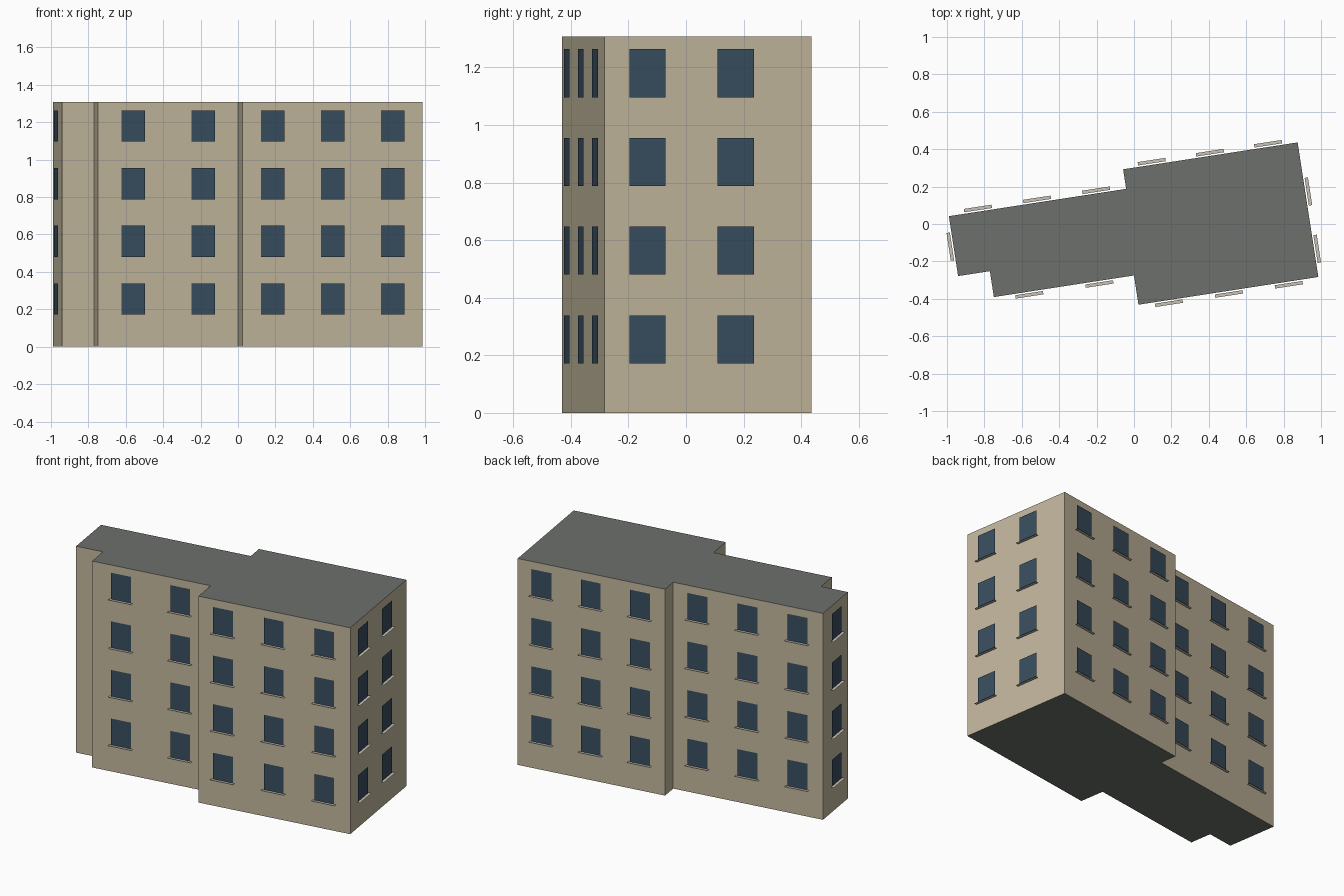
import bpy, bmesh, math
from mathutils import Vector

if "Cube" in bpy.data.objects:
    bpy.data.objects.remove(bpy.data.objects["Cube"])

H = 1.308                    # building height
TURN = math.radians(8.75)    # plan is turned on the plot
FLOORS = [0.172 + 0.308 * i for i in range(4)]
WIN_W, WIN_H, SILL_W = 0.127, 0.167, 0.15
WIN_OUT, SILL_OUT = 0.008, 0.026

# Footprint corners, counter-clockwise, with window positions along the wall
# that starts at each corner (fractions of the wall length)
THIRDS = (1 / 6, 1 / 2, 5 / 6)
PLAN = [
    ((-0.972, 0.192), (0.5,)),
    ((-0.972, -0.132), ()),
    ((-0.800, -0.132), ()),
    ((-0.800, -0.272), (0.25, 0.75)),
    ((-0.042, -0.272), ()),
    ((-0.042, -0.430), THIRDS),
    ((0.931, -0.430), (0.206, 0.632)),
    ((0.931, 0.298), THIRDS),
    ((-0.013, 0.298), ()),
    ((-0.013, 0.192), THIRDS),
]


def material(name, rgb):
    m = bpy.data.materials.new(name)
    m.diffuse_color = (*rgb, 1)
    m.use_nodes = True
    m.node_tree.nodes["Principled BSDF"].inputs["Base Color"].default_value = m.diffuse_color
    return m


def finish(bm, name, mats):
    me = bpy.data.meshes.new(name)
    bm.to_mesh(me)
    bm.free()
    for m in mats:
        me.materials.append(m)
    ob = bpy.data.objects.new(name, me)
    ob.rotation_euler.z = TURN
    bpy.context.collection.objects.link(ob)
    return ob


def quad(bm, pts):
    bm.faces.new([bm.verts.new(p) for p in pts])


wall_mat = material("wall_plaster", (0.54, 0.47, 0.34))
roof_mat = material("roof_grey", (0.15, 0.16, 0.145))
glass_mat = material("window_glass", (0.04, 0.075, 0.115))
sill_mat = material("sill_stone", (0.58, 0.54, 0.47))

# Building body: extruded footprint, roof and underside grey
bm = bmesh.new()
base = bm.faces.new([bm.verts.new((x, y, 0)) for (x, y), _ in PLAN])
ext = bmesh.ops.extrude_face_region(bm, geom=[base], use_keep_orig=True)
bmesh.ops.translate(bm, vec=(0, 0, H),
                    verts=[g for g in ext["geom"] if isinstance(g, bmesh.types.BMVert)])
bmesh.ops.recalc_face_normals(bm, faces=bm.faces)
for f in bm.faces:
    f.material_index = 1 if abs(f.normal.z) > 0.5 else 0
finish(bm, "building_body", [wall_mat, roof_mat])

# Window panes just off the walls, and thin flat sills beneath them
panes, sills = bmesh.new(), bmesh.new()
up = Vector((0, 0, 1))
for i, (corner, spots) in enumerate(PLAN):
    a = Vector((*corner, 0))
    b = Vector((*PLAN[(i + 1) % len(PLAN)][0], 0))
    along = (b - a).normalized()
    out = along.cross(up)
    for t in spots:
        for z in FLOORS:
            c = a.lerp(b, t) + up * z + out * WIN_OUT
            w, s = along * WIN_W / 2, along * SILL_W / 2
            h, d = up * WIN_H, out * (SILL_OUT - WIN_OUT)
            quad(panes, (c - w, c + w, c + w + h, c - w + h))
            quad(sills, (c - s, c - s + d, c + s + d, c + s))
bmesh.ops.recalc_face_normals
for f in sills.faces:
    f.normal_update()
    if f.normal.z < 0:
        f.normal_flip()
finish(panes, "window_panes", [glass_mat])
finish(sills, "window_sills", [sill_mat])
